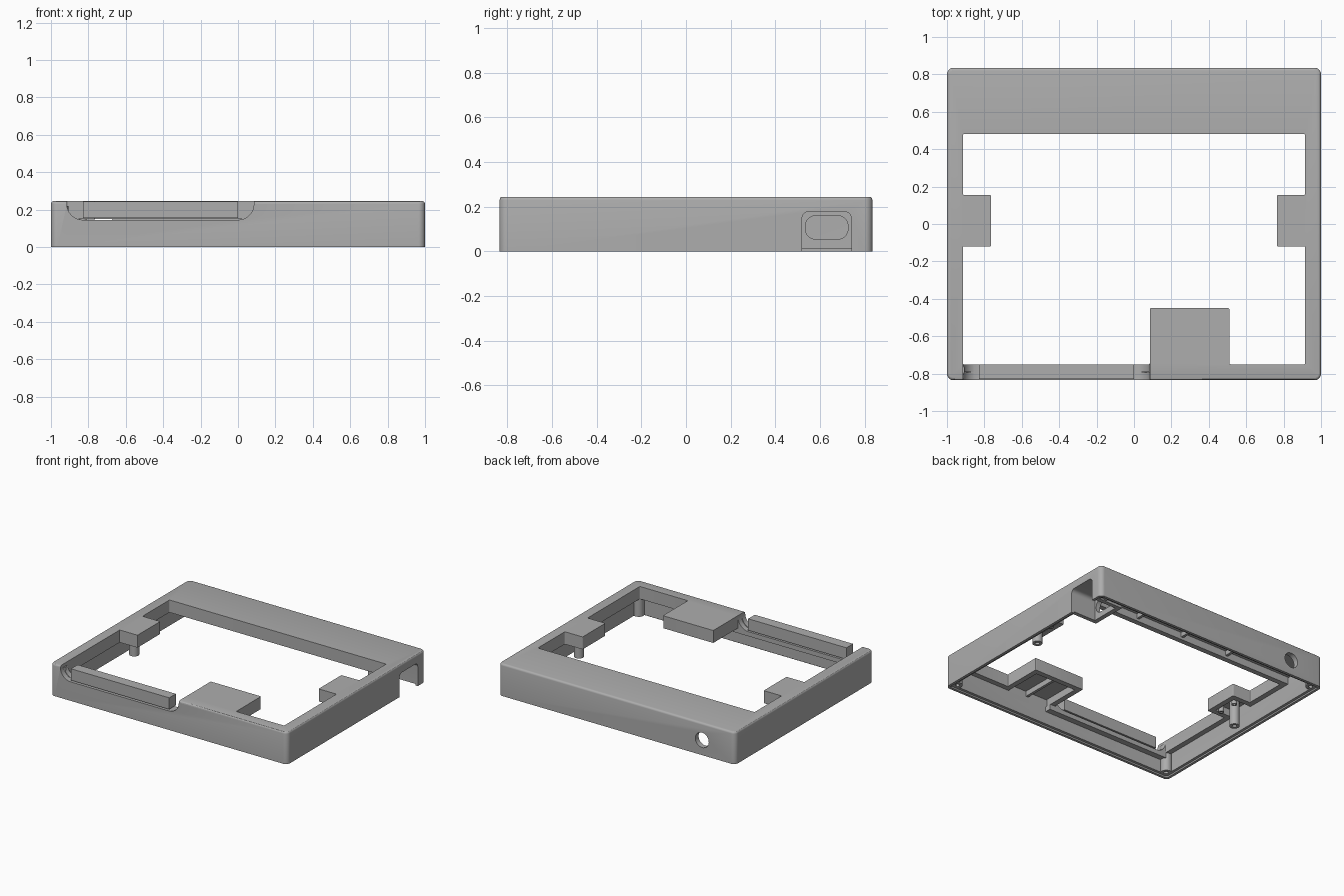
import bpy, bmesh, math
from mathutils import Vector

old = bpy.data.objects.get("Cube")
if old:
    bpy.data.objects.remove(old, do_unlink=True)

grey = bpy.data.materials.new("plain grey")
grey.use_nodes = True
grey.diffuse_color = (0.42, 0.42, 0.42, 1)
grey.node_tree.nodes["Principled BSDF"].inputs["Base Color"].default_value = grey.diffuse_color

HEIGHT, HX, HY = 0.245, 1.0, 0.835      # case half sizes
WALL, LIP = 0.04, 0.04                  # wall and window rim thickness
LIP_Z, PLATE_Z = 0.15, 0.205            # rim underside, top plate underside


def prism(name, pts, lo, hi, axis="z", round_by=0, top_round=0):
    """Extrude a closed profile along an axis, rounding its corners."""
    place = {"x": lambda a, b, t: (t, a, b), "y": lambda a, b, t: (a, t, b),
             "z": lambda a, b, t: (a, b, t)}[axis]
    bm = bmesh.new()
    base = bm.faces.new([bm.verts.new(place(a, b, lo)) for a, b in pts])
    grown = bmesh.ops.extrude_face_region(bm, geom=[base])["geom"]
    move = Vector(place(0, 0, hi - lo))
    bmesh.ops.translate(bm, vec=move, verts=[g for g in grown if isinstance(g, bmesh.types.BMVert)])
    bmesh.ops.recalc_face_normals(bm, faces=bm.faces[:])
    if round_by:
        sides = [e for e in bm.edges
                 if abs((e.verts[0].co - e.verts[1].co).dot(move)) > 1e-6]
        bmesh.ops.bevel(bm, geom=sides, offset=round_by, segments=8, profile=0.5, affect="EDGES")
    if top_round:
        rim = [e for e in bm.edges if all(v.co.z > hi - 1e-5 for v in e.verts)]
        bmesh.ops.bevel(bm, geom=rim, offset=top_round, segments=3, profile=0.5, affect="EDGES")
    bmesh.ops.recalc_face_normals(bm, faces=bm.faces[:])
    mesh = bpy.data.meshes.new(name)
    bm.to_mesh(mesh)
    bm.free()
    mesh.materials.append(grey)
    obj = bpy.data.objects.new(name, mesh)
    bpy.context.collection.objects.link(obj)
    return obj


def rect(a0, a1, b0, b1):
    return [(a0, b0), (a1, b0), (a1, b1), (a0, b1)]


def circle(a, b, r, n=32):
    return [(a + r * math.cos(2 * math.pi * i / n), b + r * math.sin(2 * math.pi * i / n))
            for i in range(n)]


def box(name, x0, x1, y0, y1, z0, z1):
    return prism(name, rect(x0, x1, y0, y1), z0, z1)


def cut(target, *cutters):
    """Subtract each cutter and discard it."""
    for c in cutters:
        mod = target.modifiers.new("cut", "BOOLEAN")
        mod.operation, mod.solver, mod.object = "DIFFERENCE", "EXACT", c
        bpy.context.view_layer.objects.active = target
        bpy.ops.object.modifier_apply(modifier=mod.name)
        bpy.data.objects.remove(c, do_unlink=True)
    return target


def smooth(obj):
    bpy.ops.object.select_all(action="DESELECT")
    obj.select_set(True)
    bpy.context.view_layer.objects.active = obj
    bpy.ops.object.shade_smooth_by_angle(angle=math.radians(30))


def offset(pts, d):
    """Grow a right-angled counter-clockwise outline by d."""
    out = []
    for i, p in enumerate(pts):
        p, a, b = Vector(p), Vector(pts[i - 1]), Vector(pts[(i + 1) % len(pts)])
        e, f = (p - a).normalized(), (b - p).normalized()
        out.append(tuple(p + d * Vector((e.y + f.y, -e.x - f.x))))
    return out


# Window outline: side tabs, and a pad standing in from the front
WX, WF, WB, TX, T0, T1 = 0.915, -0.75, 0.48, 0.765, -0.12, 0.155
window = [(-WX, WF), (0.085, WF), (0.085, -0.45), (0.51, -0.45), (0.51, WF), (WX, WF),
          (WX, T0), (TX, T0), (TX, T1), (WX, T1), (WX, WB), (-WX, WB),
          (-WX, T1), (-TX, T1), (-TX, T0), (-WX, T0)]

# Outer case
case = prism("case_frame", rect(-HX, HX, -HY, HY), 0, HEIGHT, round_by=0.035, top_round=0.015)


def housing(name):
    return box(name, 0.755, 1.1, 0.49, 0.77, 0.012, 0.3)


# Hollow underside, leaving the recess ledge, the port housing and the window rim
ix, iy = HX - WALL, HY - WALL
lower = prism("lower_cavity", rect(-ix, ix, -iy, iy), -0.1, LIP_Z, round_by=0.03)
cut(lower, housing("housing_a"), box("ledge", -1.1, 0.13, -0.9, WF, 0.11, 0.3))
upper = box("upper_cavity", -ix, ix, -iy, iy, LIP_Z - 0.002, PLATE_Z)
cut(upper, housing("housing_b"), prism("rim", offset(window, LIP), 0, 0.3))
rabbet = prism("rabbet", rect(-0.98, 0.98, -0.815, 0.815), -0.1, 0.012, round_by=0.02)
cut(case, lower, upper, rabbet, prism("window", window, -0.1, 0.4, round_by=0.006))

# Front recess with round lower corners
cut(case, prism("recess", rect(-WX, 0.085, 0.145, 0.5), -0.9, WF + 0.01, "y", round_by=0.085))

# Port pocket open below, with a rounded slot in its back plate, and the rear socket hole
cut(case,
    prism("pocket", rect(0.52, 0.74, -0.1, 0.178), 0.79, 1.1, "x", round_by=0.03),
    prism("slot", rect(0.535, 0.725, 0.055, 0.16), 0.7, 0.85, "x", round_by=0.045),
    prism("socket", circle(-0.72, 0.115, 0.057), 0.7, 0.9, "y"))
smooth(case)

# Separate bar lying in the recess
box("front_bar", -0.83, 0.0, -0.83, WF, 0.155, HEIGHT - 0.002)

# Screw posts in the corners and on the side tabs
for side, sx in (("left", 1), ("right", -1)):
    spots = [("front_post", 0.945, -0.78, 0.04, 0.012), ("back_post", 0.945, 0.78, 0.04, 0.012),
             ("tab_post", 0.89, 0.02, 0.035, 0.012),
             ("tab_stud_front", 0.83, -0.05, 0.02, 0.13), ("tab_stud_back", 0.83, 0.09, 0.02, 0.13)]
    for label, x, y, r, z in spots:
        post = prism(side + "_" + label, circle(sx * x, y, r), z, 0.22)
        cut(post, prism("pilot", circle(sx * x, y, r * 0.45, 16), z - 0.1, 0.18))
        smooth(post)

# Stiffening ribs under the top plate
for i, x in enumerate((-0.4, 0.0, 0.4)):
    box(f"back_rib_{i + 1}", x - 0.01, x + 0.01, WB + 0.02, iy + 0.01, 0.17, 0.215)
box("pad_rib", 0.29, 0.31, -iy - 0.01, -0.47, 0.165, 0.215)
